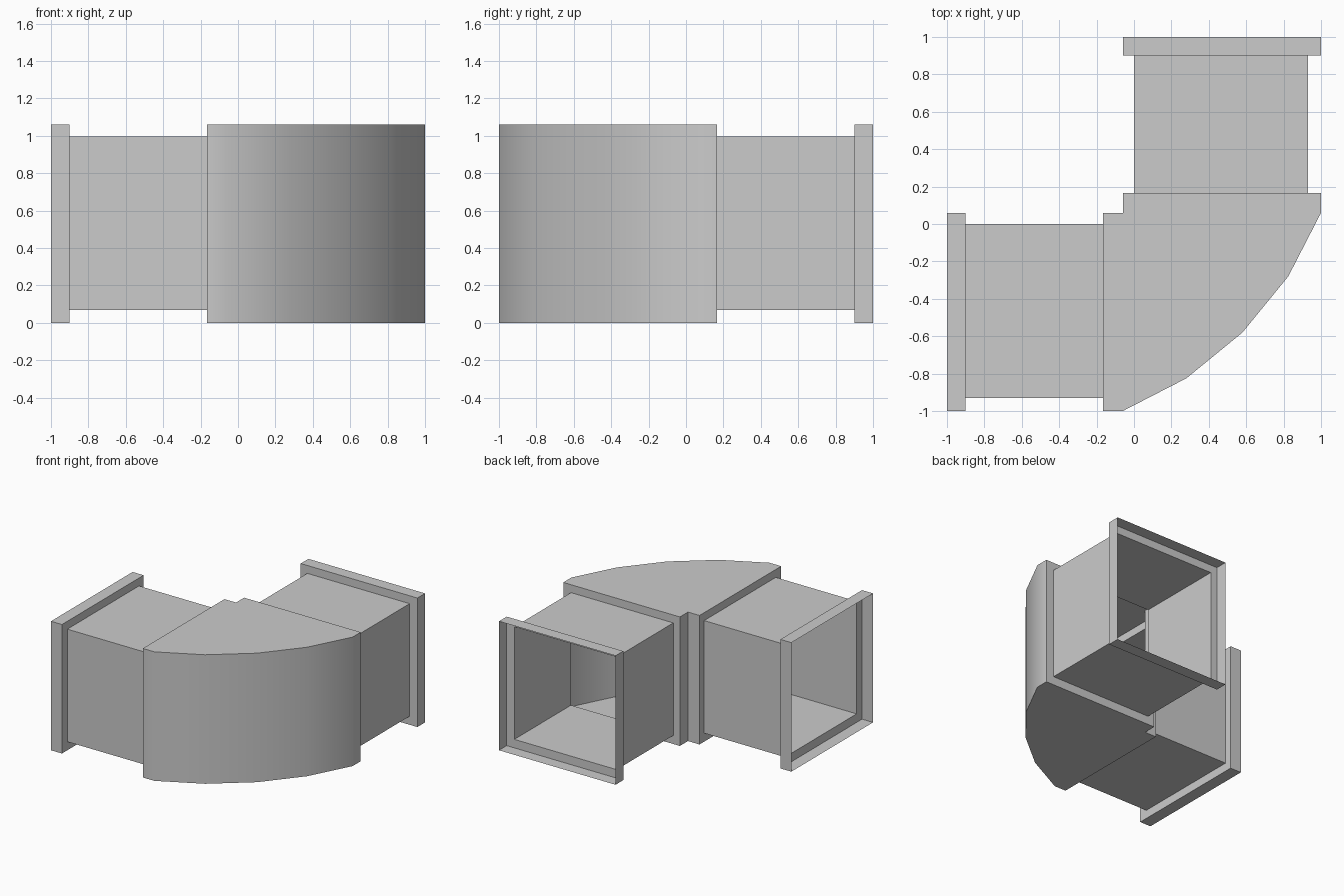
import bpy

if "Cube" in bpy.data.objects:
    bpy.data.objects.remove(bpy.data.objects["Cube"])

# Key dimensions (square duct, thin sheet metal, open ends)
H = 1.06                          # collar and elbow height
END, LIP, JOIN = -1.0, -0.90, -0.165
BIG = (-1.0, 0.06, 0.0, H)        # collar section: y0, y1, z0, z1
SMALL = (-0.93, 0.0, 0.07, 0.995) # duct section


def make(name, verts, faces):
    mesh = bpy.data.meshes.new(name)
    mesh.from_pydata(verts, [], faces)
    obj = bpy.data.objects.new(name, mesh)
    bpy.context.collection.objects.link(obj)
    return obj


def sleeve(name, stations, swap):
    """Open tube through rectangular sections; swap mirrors it onto the other arm."""
    verts, faces = [], []
    for x, (y0, y1, z0, z1) in stations:
        verts += [(x, y0, z0), (x, y1, z0), (x, y1, z1), (x, y0, z1)]
    for s in range(len(stations) - 1):
        a, b = 4 * s, 4 * s + 4
        for i in range(4):
            j = (i + 1) % 4
            faces.append((a + i, a + j, b + j, b + i))
    if swap:
        verts = [(-y, -x, z) for x, y, z in verts]
        faces = [f[::-1] for f in faces]
    return make(name, verts, faces)


# Two identical arms: end collar, straight duct, stepped joint to the elbow
for side, swap in (("left", False), ("back", True)):
    sleeve(side + "_collar", [(END, BIG), (LIP, BIG), (LIP, SMALL)], swap)
    sleeve(side + "_duct", [(LIP, SMALL), (JOIN, SMALL)], swap)
    sleeve(side + "_elbow_joint", [(JOIN, SMALL), (JOIN, BIG)], swap)

# Elbow: plan outline, counter-clockwise, symmetric about the diagonal
half = [(JOIN, 0.06), (JOIN, -1.0), (-0.06, -1.0), (0.28, -0.825)]
plan = half + [(0.58, -0.58)] + [(-y, -x) for x, y in reversed(half)] + [(-0.06, 0.06)]
n = len(plan)
verts = [(x, y, z) for z in (0.0, H) for x, y in plan]
faces = [tuple(reversed(range(n))), tuple(range(n, 2 * n))]
open_edges = (0, 7)               # the two mouths that meet the ducts
for i in range(n):
    if i not in open_edges:
        j = (i + 1) % n
        faces.append((i, j, n + j, n + i))
elbow = make("elbow", verts, faces)

# Smooth the outer curve, keep the other edges sharp
bpy.context.view_layer.objects.active = elbow
elbow.select_set(True)
bpy.ops.object.shade_smooth_by_angle(angle=0.6)
